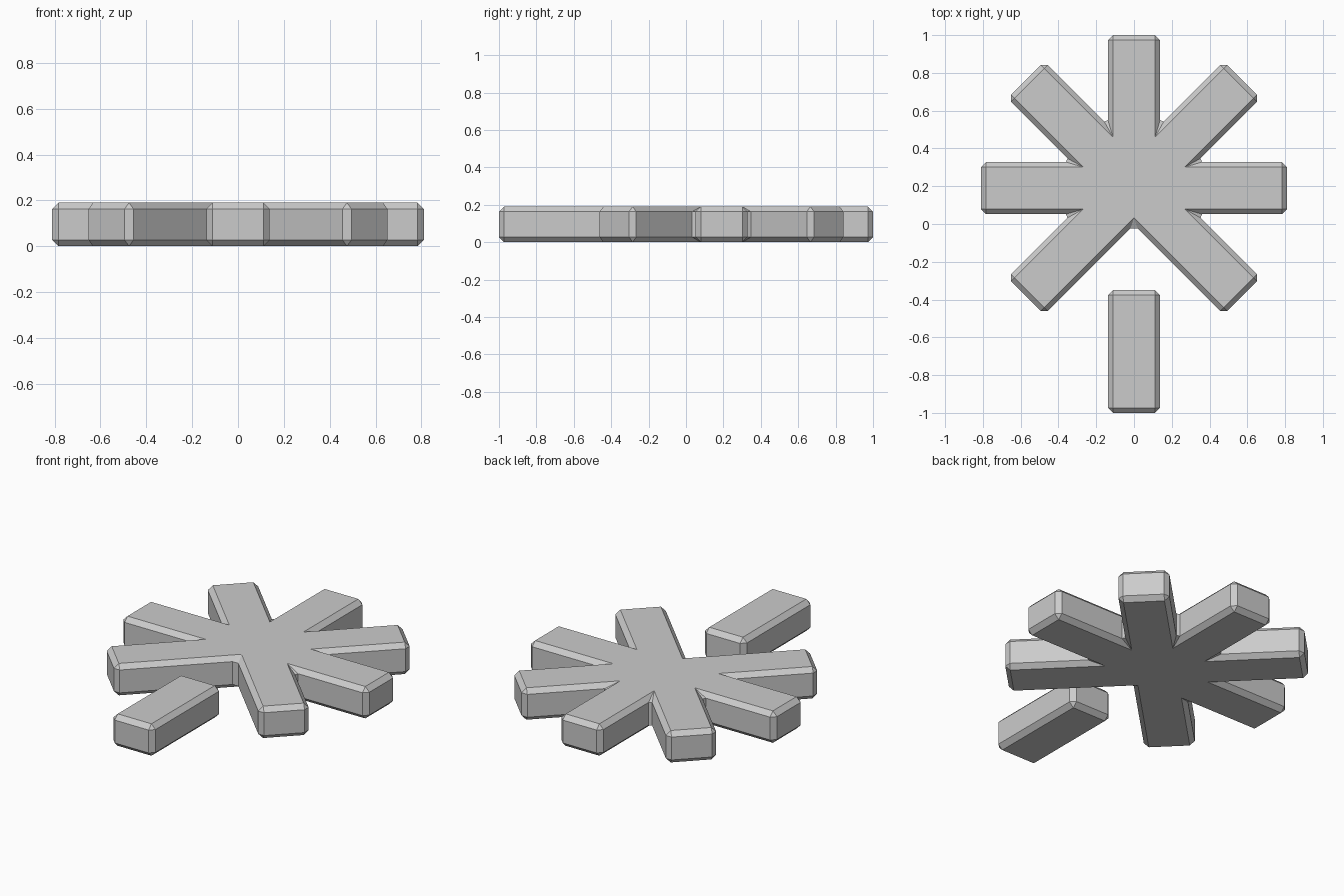
import bpy
import bmesh
from math import radians, sin, tan
from mathutils import Matrix, Vector

if "Cube" in bpy.data.objects:
    bpy.data.objects.remove(bpy.data.objects["Cube"], do_unlink=True)

HEIGHT = 0.19
HALF_WIDTH = 0.138
REACH = 0.81
CHAMFER = 0.027
CENTRE = Vector((0, 0.19, 0))

grey = bpy.data.materials.new("light_grey")
grey.use_nodes = True
colour = (0.6, 0.6, 0.6, 1)
grey.diffuse_color = colour
grey.node_tree.nodes["Principled BSDF"].inputs["Base Color"].default_value = colour


def chamfered_slab(name, outline):
    """Extrude a flat outline upwards and chamfer every edge."""
    bm = bmesh.new()
    base = bm.faces.new([bm.verts.new(p) for p in outline])
    top = bmesh.ops.extrude_face_region(bm, geom=[base])["geom"]
    bmesh.ops.translate(bm, vec=(0, 0, HEIGHT),
                        verts=[v for v in top if isinstance(v, bmesh.types.BMVert)])
    bmesh.ops.recalc_face_normals(bm, faces=bm.faces)
    mesh = bpy.data.meshes.new(name)
    bm.to_mesh(mesh)
    bm.free()
    mesh.materials.append(grey)
    obj = bpy.data.objects.new(name, mesh)
    bpy.context.collection.objects.link(obj)
    bevel = obj.modifiers.new("chamfer", "BEVEL")
    bevel.width = CHAMFER
    bevel.segments = 1
    bevel.limit_method = "ANGLE"
    bevel.angle_limit = radians(30)
    return obj


# Seven-armed star: arms every 45 degrees, none pointing to the front
outline = []
for step in range(-3, 4):
    turn = Matrix.Rotation(radians(90 + 45 * step), 3, "Z")
    for point in ((REACH, -HALF_WIDTH, 0), (REACH, HALF_WIDTH, 0)):
        outline.append(CENTRE + turn @ Vector(point))
    # Inner corner where this arm meets the next one
    gap = radians(45 if step < 3 else 90)
    inner = Vector((HALF_WIDTH / tan(gap / 2), HALF_WIDTH, 0))
    outline.append(CENTRE + turn @ inner)
chamfered_slab("seven_arm_star", outline)

# Separate bar in place of the front arm
chamfered_slab("loose_bar", [Vector((x, y, 0)) for x, y in (
    (-HALF_WIDTH, -1), (HALF_WIDTH, -1), (HALF_WIDTH, -0.35), (-HALF_WIDTH, -0.35))])
